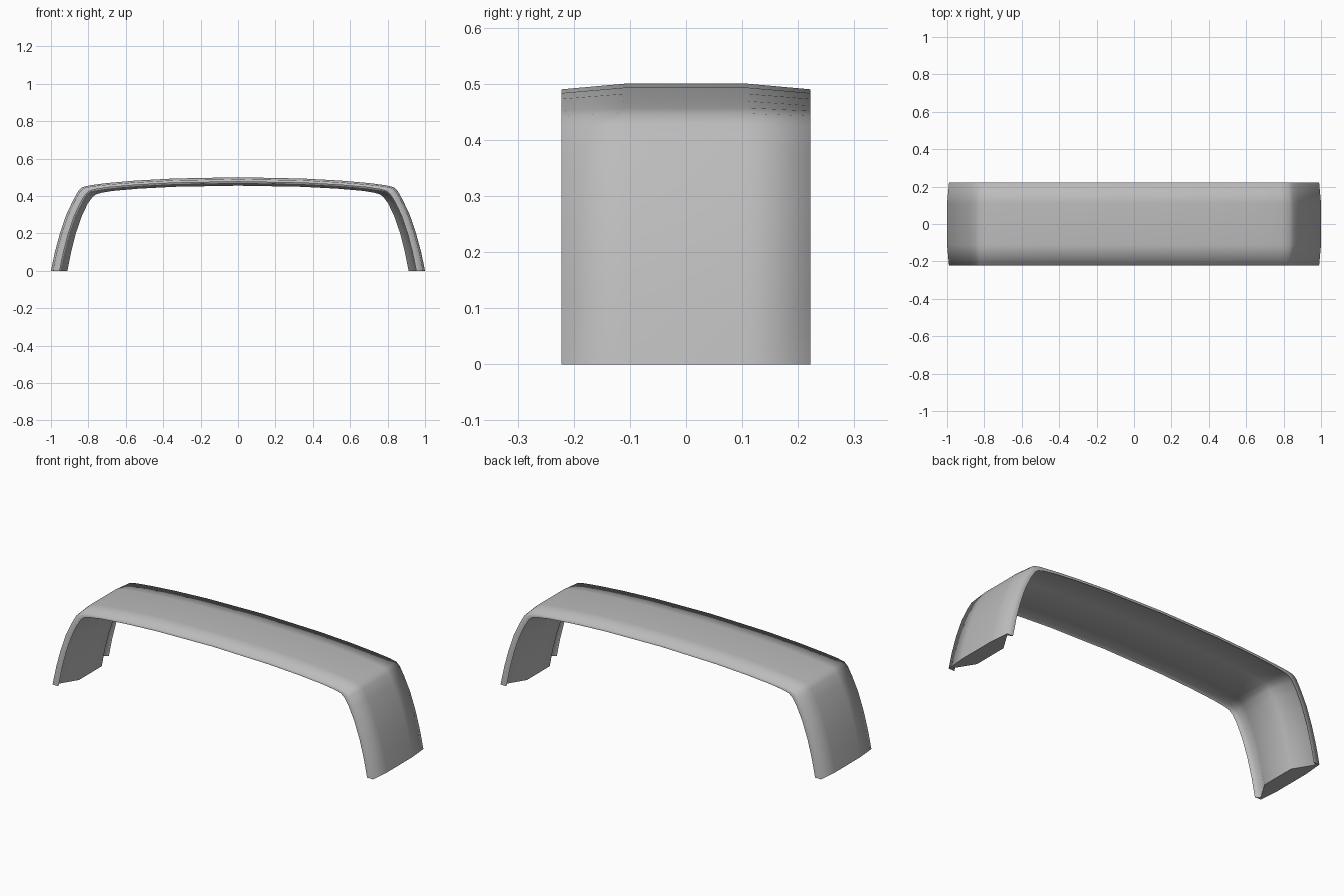
import bpy
import bmesh
from mathutils import Vector

if "Cube" in bpy.data.objects:
    bpy.data.objects.remove(bpy.data.objects["Cube"], do_unlink=True)

# Plain grey material
GREY = (0.5, 0.5, 0.5, 1)
grey = bpy.data.materials.new("mid_grey")
grey.use_nodes = True
grey.diffuse_color = GREY
grey.node_tree.nodes["Principled BSDF"].inputs["Base Color"].default_value = GREY

# Matching outer and inner (x, z) points of the arch, from foot to crown
OUTER = [(1.0, 0), (0.979, 0.1), (0.952, 0.2), (0.918, 0.3), (0.88, 0.38), (0.853, 0.428),
         (0.832, 0.447), (0.79, 0.457), (0.7, 0.469), (0.55, 0.482), (0.35, 0.493), (0, 0.5)]
INNER = [(0.912, 0), (0.892, 0.1), (0.867, 0.2), (0.836, 0.29), (0.803, 0.36), (0.777, 0.395),
         (0.758, 0.409), (0.73, 0.417), (0.67, 0.427), (0.53, 0.439), (0.34, 0.449), (0, 0.455)]

# Half strap section: (y, fraction of the thickness, fixed depth below the outer surface)
HALF_SECTION = [(0.11, 0, 0), (0.222, 0, 0.01), (0.222, 0.53, 0), (0.207, 0.25, 0), (0.1, 1, 0)]
SECTION = HALF_SECTION + [(-y, f, d) for y, f, d in reversed(HALF_SECTION)]
LIPS = (2, 7)  # section corners that stay sharp


def loft(name, outer, inner, section):
    bm = bmesh.new()
    rings = []
    for (xo, zo), (xi, zi) in zip(outer, inner):
        start = Vector((xo, 0, zo))
        across = Vector((xi, 0, zi)) - start
        rings.append([bm.verts.new(start + across * f + across.normalized() * d + Vector((0, y, 0)))
                      for y, f, d in section])
    n = len(section)
    for a, b in zip(rings, rings[1:]):
        for i in range(n):
            j = (i + 1) % n
            bm.faces.new((a[i], a[j], b[j], b[i]))
        for i in LIPS:
            bm.edges.get((a[i], b[i])).smooth = False
    # Flat sole of the foot, with a crisp rim
    sole = bm.faces.new(rings[0])
    for edge in sole.edges:
        edge.smooth = False

    # Mirror to the other side and weld at the crown
    half = bm.verts[:] + bm.edges[:] + bm.faces[:]
    bmesh.ops.mirror(bm, geom=half, axis='X', merge_dist=0.0001)
    bmesh.ops.remove_doubles(bm, verts=bm.verts[:], dist=0.0001)
    bmesh.ops.recalc_face_normals(bm, faces=bm.faces[:])
    for face in bm.faces:
        face.smooth = True
    mesh = bpy.data.meshes.new(name)
    bm.to_mesh(mesh)
    bm.free()
    mesh.materials.append(grey)
    bpy.context.collection.objects.link(bpy.data.objects.new(name, mesh))


# Arched handle
loft("arched_handle", OUTER, INNER, SECTION)
